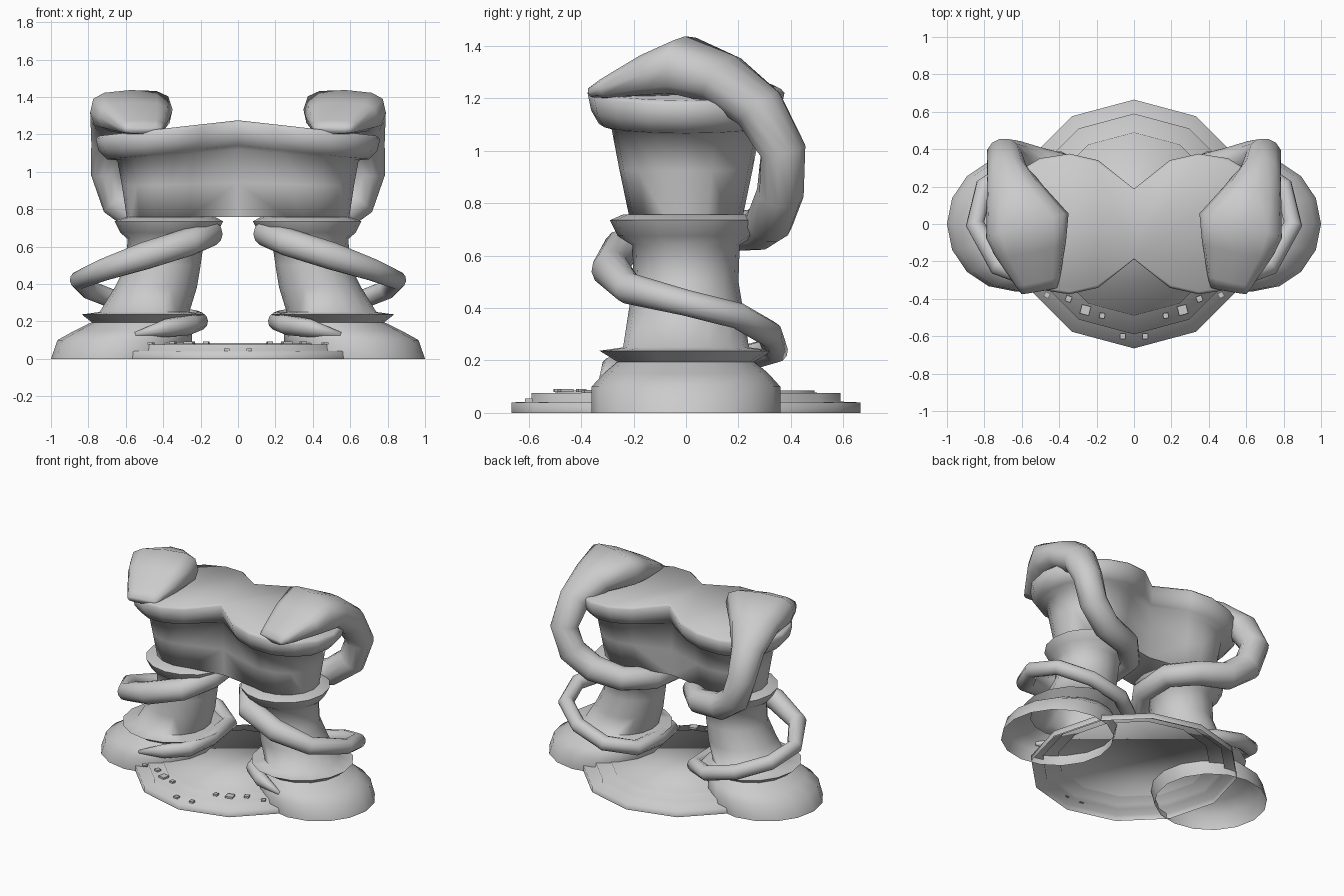
import bpy, bmesh, math
from mathutils import Vector

old = bpy.data.objects.get("Cube")
if old:
    bpy.data.objects.remove(old, do_unlink=True)

stone = bpy.data.materials.new("grey stone")
stone.use_nodes = True
stone.diffuse_color = (0.6, 0.6, 0.6, 1)
stone.node_tree.nodes["Principled BSDF"].inputs["Base Color"].default_value = stone.diffuse_color


def loft(name, rings, cap_start=False, cap_end=True, mirror=False, angle=80):
    """Skin a list of closed point rings, optionally capped and mirrored in x."""
    bm = bmesh.new()
    loops = [[bm.verts.new(p) for p in ring] for ring in rings]
    for a, b in zip(loops, loops[1:]):
        for i in range(len(a)):
            j = (i + 1) % len(a)
            bm.faces.new((a[i], a[j], b[j], b[i]))
    if cap_start:
        bm.faces.new(loops[0][::-1])
    if cap_end:
        bm.faces.new(loops[-1])
    bmesh.ops.recalc_face_normals(bm, faces=bm.faces)
    # A mirrored part must stay open along the middle
    seam = [f for f in bm.faces if all(abs(v.co.x) < 1e-5 for v in f.verts)]
    bmesh.ops.delete(bm, geom=seam, context='FACES')
    mesh = bpy.data.meshes.new(name)
    bm.to_mesh(mesh)
    bm.free()
    mesh.materials.append(stone)
    obj = bpy.data.objects.new(name, mesh)
    bpy.context.collection.objects.link(obj)
    bpy.ops.object.select_all(action='DESELECT')
    obj.select_set(True)
    bpy.context.view_layer.objects.active = obj
    if mirror:
        obj.modifiers.new("Mirror", 'MIRROR')
        bpy.ops.object.modifier_apply(modifier="Mirror")
    bpy.ops.object.shade_smooth_by_angle(angle=math.radians(angle))


def circle(cx, r, z, n, cy=0.0, turn=0.0):
    return [(cx + r * math.cos(turn + math.tau * i / n),
             cy + r * math.sin(turn + math.tau * i / n), z) for i in range(n)]


# Stepped round floor, open underneath
floor_profile = [(.665, 0), (.665, .04), (.59, .043), (.59, .075),
                 (.49, .077), (.49, .085)]
loft("floor_disc", [circle(0, r, z, 12) for r, z in floor_profile], angle=100)

# Small loose tiles along the front of the floor
tiles = [(.06, .60, .042, .02), (.17, .49, .08, .02), (.26, .46, .08, .035),
         (.35, .40, .08, .022), (.465, .38, .076, .02)]
for side in (-1, 1):
    for k, (x, y, z, r) in enumerate(tiles):
        turn = math.pi / 4 + side * x
        loft(f"floor_tile_{k}", [circle(side * x, r, h, 4, -y, turn) for h in (z, z + .012)],
             cap_start=True, angle=30)

# Leaning pillars: bulging foot, flared lip, tapering shaft, collar
pillar_profile = [(.64, .36, 0), (.605, .36, .10), (.56, .315, .15), (.52, .262, .195),
                  (.505, .33, .237), (.50, .24, .25),
                  (.44, .22, .38), (.40, .20, .50), (.385, .205, .64),
                  (.37, .26, .675), (.37, .29, .735), (.36, .24, .757)]
loft("pillars", [circle(cx, r, z, 16) for cx, r, z in pillar_profile], mirror=True)


def lintel_ring(r, z, tilt, waist, depth):
    """Half of a double-lobed outline, open along x = 0."""
    n, pts = 11, [(0, waist * r)]
    for i in range(n):
        t = math.radians(115 - 230 * i / (n - 1))
        pts.append((.36 + r * math.cos(t), depth * r * math.sin(t)))
    pts.append((0, -waist * r))
    return [(x, y, z + tilt * (1 - x / .76)) for x, y in pts]


# Double-lobed lintel with a thick rim that rises towards the middle
lintel_profile = [(.235, .757, 0, .66, .93), (.26, .92, .02, .62, .98),
                  (.285, 1.05, .07, .56, 1), (.34, 1.06, .08, .50, .98),
                  (.385, 1.11, .08, .47, .94), (.40, 1.175, .085, .47, .94),
                  (.385, 1.19, .085, .47, .94)]
loft("lintel", [lintel_ring(*p) for p in lintel_profile], cap_start=True, mirror=True)

# Serpents: x, y, z, half width, half height from snout to tail
spine = [(.505, -.355, 1.222, .10, .02), (.515, -.30, 1.238, .125, .04),
         (.555, -.13, 1.29, .195, .085), (.57, -.01, 1.325, .23, .112),
         (.635, .14, 1.27, .165, .105), (.68, .28, 1.16, .11, .10),
         (.695, .37, 1.0, .095, .09), (.64, .36, .84, .095, .09),
         (.50, .32, .735, .09, .09), (.30, .28, .70, .08, .08),
         (.16, .14, .69, .075, .075), (.15, -.09, .67, .07, .07),
         (.26, -.25, .625, .07, .075), (.50, -.29, .55, .07, .075),
         (.72, -.22, .475, .06, .06), (.85, 0, .42, .05, .05),
         (.80, .20, .37, .05, .05), (.62, .32, .30, .05, .05),
         (.40, .34, .24, .05, .05), (.23, .23, .21, .05, .05),
         (.21, 0, .20, .05, .05), (.26, -.19, .18, .05, .055),
         (.38, -.28, .165, .045, .05), (.55, -.32, .13, .012, .012)]


def soft_box(c, power):
    """Blend a round section towards a boxy one."""
    return math.copysign(abs(c) ** power, c)


def serpent_rings(sides=12):
    centres = [Vector(p[:3]) for p in spine]
    up, rings = Vector((0, 0, 1)), []
    for i, c in enumerate(centres):
        tangent = (centres[min(i + 1, len(spine) - 1)] - centres[max(i - 1, 0)]).normalized()
        up = (up - tangent * up.dot(tangent)).normalized()
        across = tangent.cross(up)
        w, h = spine[i][3:]
        power = .65 if i < 4 else 1
        rings.append([c + across * w * soft_box(math.cos(a), power)
                      + up * h * soft_box(math.sin(a), power)
                      for a in (math.tau * k / sides for k in range(sides))])
    return rings


loft("serpents", serpent_rings(), cap_start=True, mirror=True)
